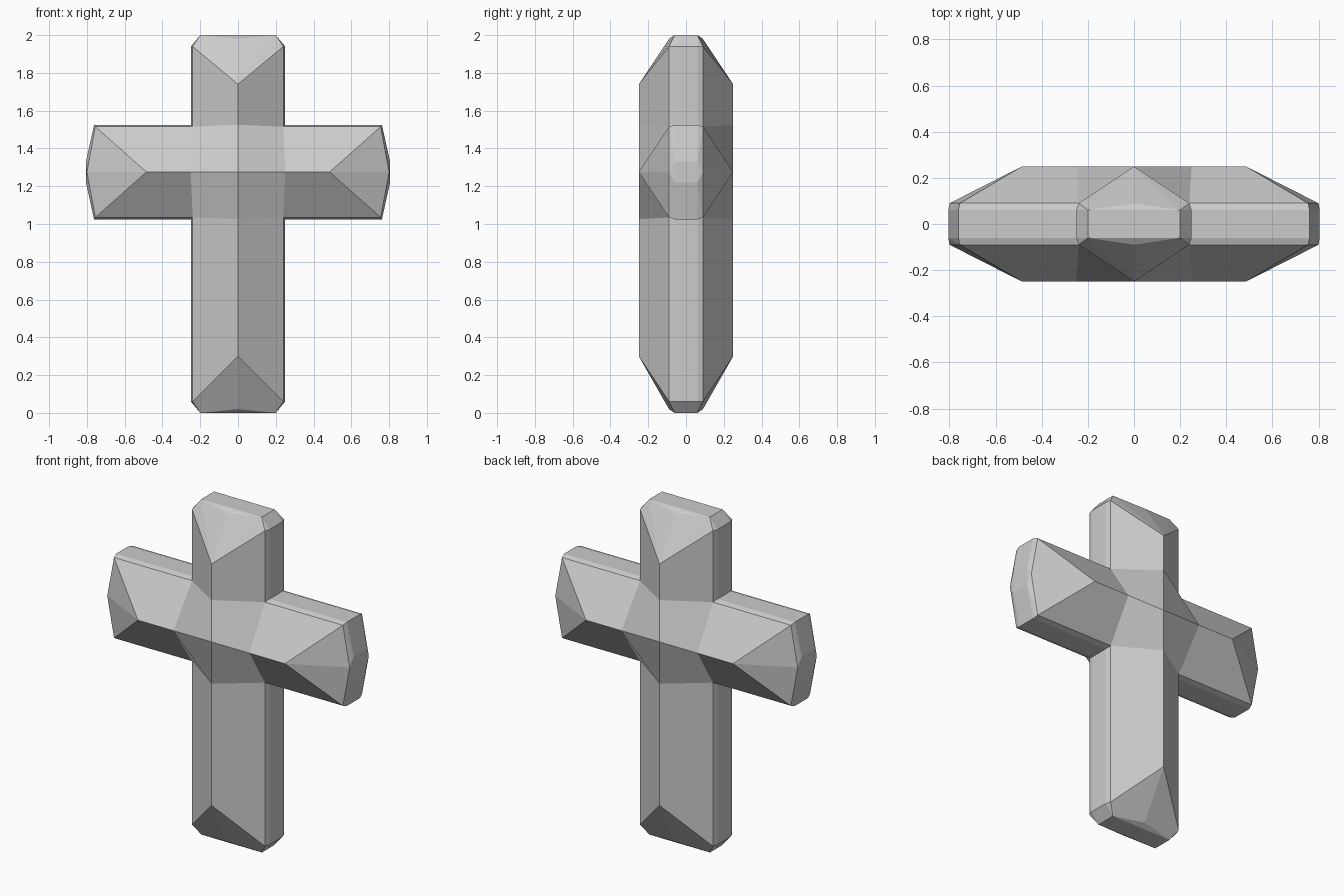
import bpy, bmesh, math

if "Cube" in bpy.data.objects:
    bpy.data.objects.remove(bpy.data.objects["Cube"])

C = 1.275          # height of the crossing
H = 0.25           # half width of every arm
bm = bmesh.new()

# Quarter points are (across, depth, distance from crossing)
RING = [(0, H, H), (0.24, 0.09, 0.24), (H, 0.06, H)]


def mirrored(points):
    return {(sx * w, sy * y, t) for w, y, t in points for sx in (-1, 1) for sy in (-1, 1)}


def arm(cap, place):
    """Faceted bar from the crossing to its cap, left open at the crossing."""
    ring = [bm.verts.new(place(*p)) for p in sorted(mirrored(RING))]
    tip = [bm.verts.new(place(*p)) for p in sorted(mirrored(cap))]
    bmesh.ops.convex_hull(bm, input=ring + tip)
    inner = set(ring)
    faces = {f for v in ring for f in v.link_faces if all(x in inner for x in f.verts)}
    bmesh.ops.delete(bm, geom=list(faces), context='FACES')


def post_cap(length, slope):
    return [(0, H, length - slope), (0.24, 0.09, length - 0.06), (H, 0.06, length - 0.06),
            (0.2, 0.06, length), (0, 0.09, length - 0.02)]


side_cap = [(0, H, 0.485), (0.24, 0.09, 0.755), (H, 0.06, 0.762),
            (0.055, 0.06, 0.805), (0, 0.09, 0.80)]

# Upright and side arms
arm(post_cap(2 - C, 0.26), lambda w, y, t: (w, y, C + t))
arm(post_cap(C, 0.30), lambda w, y, t: (w, y, C - t))
for s in (-1, 1):
    arm(side_cap, lambda w, y, t: (s * t, y, C + w))

# Crossing: four nonplanar quads on the front and on the back
for sy in (-1, 1):
    for sx in (-1, 1):
        for sz in (-1, 1):
            quad = [(sx * H, sy * H, C), (0, sy * H, C), (0, sy * H, C + sz * H),
                    (sx * 0.24, sy * 0.09, C + sz * 0.24)]
            bm.faces.new([bm.verts.new(p) for p in quad])

bmesh.ops.remove_doubles(bm, verts=bm.verts[:], dist=0.001)
bmesh.ops.delete(bm, geom=[v for v in bm.verts if not v.link_faces], context='VERTS')
bmesh.ops.delete(bm, geom=[e for e in bm.edges if not e.link_faces], context='EDGES')
bmesh.ops.recalc_face_normals(bm, faces=bm.faces[:])

mesh = bpy.data.meshes.new("faceted_cross")
bm.to_mesh(mesh)
bm.free()
bpy.context.collection.objects.link(bpy.data.objects.new("faceted_cross", mesh))
